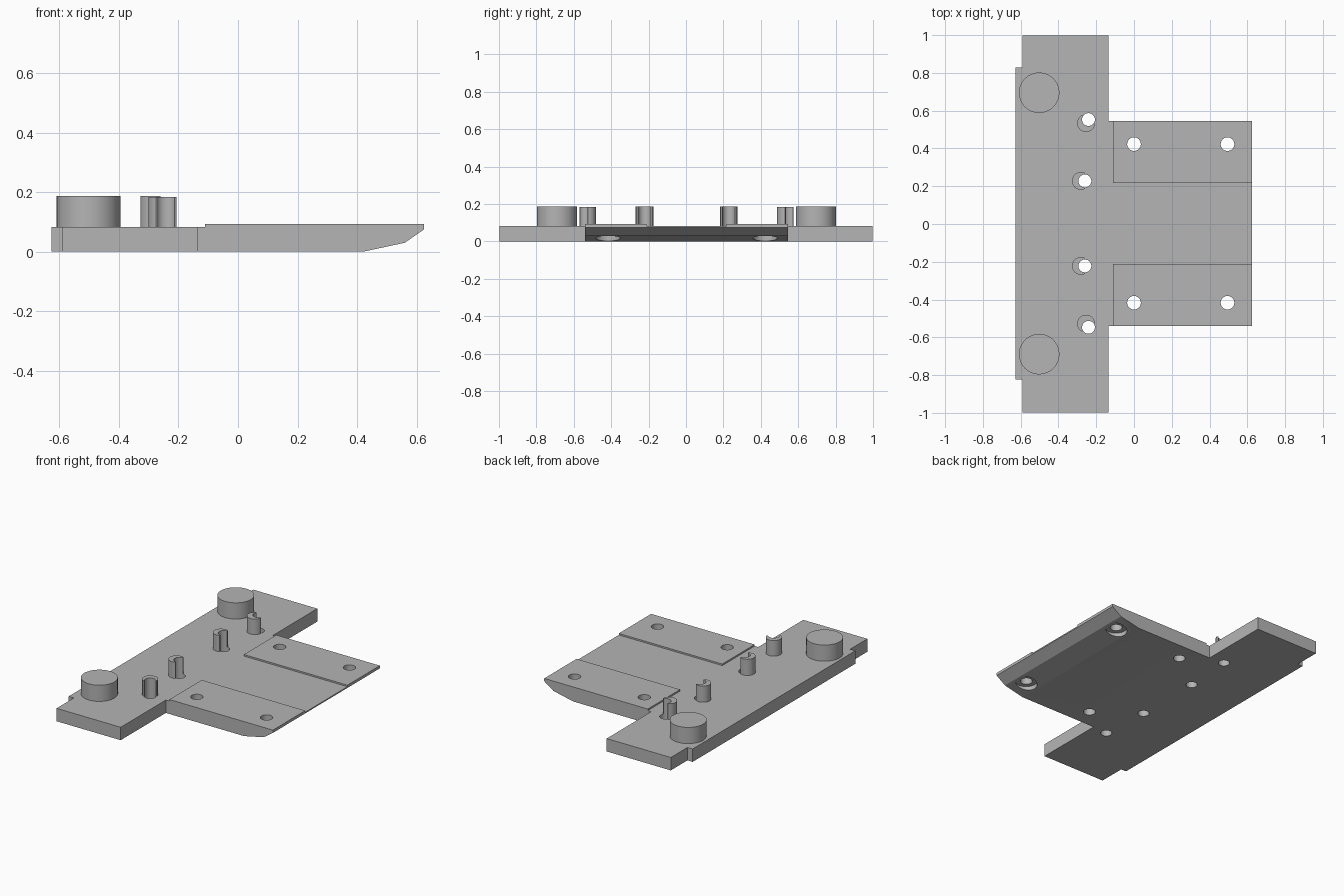
import bpy, bmesh, math
from mathutils import Matrix

cube = bpy.data.objects.get("Cube")
if cube:
    bpy.data.objects.remove(cube, do_unlink=True)

grey = bpy.data.materials.new("plain grey")
grey.use_nodes = True
grey.diffuse_color = (0.46, 0.46, 0.46, 1)
grey.node_tree.nodes["Principled BSDF"].inputs["Base Color"].default_value = grey.diffuse_color

PLATE_TOP, PAD_TOP, POST_TOP = 0.083, 0.093, 0.187
SHIFT = 0.003  # small sideways offset of the symmetric features


def prism(name, outline, low, high, matrix=Matrix()):
    """Extrude a 2D outline along z, then place it with the matrix."""
    bm = bmesh.new()
    face = bm.faces.new([bm.verts.new((x, y, low)) for x, y in outline])
    out = bmesh.ops.extrude_face_region(bm, geom=[face])["geom"]
    bmesh.ops.translate(bm, vec=(0, 0, high - low),
                        verts=[v for v in out if isinstance(v, bmesh.types.BMVert)])
    bmesh.ops.recalc_face_normals(bm, faces=bm.faces)
    bm.transform(matrix)
    mesh = bpy.data.meshes.new(name)
    bm.to_mesh(mesh)
    bm.free()
    mesh.materials.append(grey)
    obj = bpy.data.objects.new(name, mesh)
    bpy.context.collection.objects.link(obj)
    return obj


def box(name, x0, x1, y0, y1, low, high, matrix=Matrix()):
    return prism(name, [(x0, y0), (x1, y0), (x1, y1), (x0, y1)], low, high, matrix)


def cylinder(name, x, y, radius, low, high, sides=48):
    ring = [2 * math.pi * i / sides for i in range(sides)]
    return prism(name, [(x + radius * math.cos(a), y + radius * math.sin(a)) for a in ring], low, high)


def combine(target, tool, operation="DIFFERENCE"):
    """Apply a boolean and drop the tool."""
    mod = target.modifiers.new("boolean", "BOOLEAN")
    mod.operation, mod.object, mod.solver = operation, tool, "EXACT"
    tool.hide_render = True
    bpy.context.view_layer.objects.active = target
    bpy.ops.object.modifier_apply(modifier=mod.name)
    bpy.data.objects.remove(tool, do_unlink=True)


# T-shaped base plate with notched rear corners
half = [(0.625, 0.542), (-0.135, 0.542), (-0.135, 0.997), (-0.59, 0.997),
        (-0.59, 0.825), (-0.627, 0.825)]
outline = half + [(x, -y) for x, y in reversed(half)]
plate = prism("base_plate", [(x, y + (SHIFT if abs(y) < 0.9 else 0)) for x, y in outline], 0, PLATE_TOP)

# Raised pads on the tongue
for side in (-1, 1):
    y0, y1 = sorted((side * 0.214 + SHIFT, side * 0.542 + SHIFT))
    combine(plate, box("pad", -0.11, 0.625, y0, y1, 0.04, PAD_TOP), "UNION")

# Two-step bevel under the leading edge
wedge = [(0.42, 0), (0.56, 0.03), (0.625, 0.075), (0.7, 0.127), (0.7, -0.05), (0.42, -0.05)]
combine(plate, prism("bevel_cutter", wedge, -0.7, 0.7, Matrix.Rotation(math.pi / 2, 4, "X")))

for side, word in ((-1, "right"), (1, "left")):
    # Screw holes, the outer one counterbored from below
    y = side * 0.42 + SHIFT
    for x in (0.0, 0.495):
        combine(plate, cylinder("screw_hole", x, y, 0.036, -0.1, 0.3))
    combine(plate, cylinder("counterbore", 0.495, y, 0.065, -0.1, 0.03))

    # Large round boss
    cylinder(word + "_boss", -0.502, side * 0.692 + SHIFT, 0.107, PLATE_TOP, POST_TOP, 64)

    # Slim posts, each cut open along the side facing its through hole
    for label, px, py, hx, hy, top in (("inner", -0.281, 0.225, -0.26, 0.225, POST_TOP),
                                       ("outer", -0.254, 0.531, -0.241, 0.55, 0.183)):
        py, hy = side * py + SHIFT, side * hy + SHIFT
        combine(plate, cylinder("post_hole", hx, hy, 0.034, -0.1, 0.3))
        post = cylinder(f"{word}_{label}_post", px, py, 0.047, PLATE_TOP, top)
        turn = Matrix.Translation((hx, hy, 0)) @ Matrix.Rotation(math.atan2(hy - py, hx - px), 4, "Z")
        combine(post, box("opening", 0, 0.1, -0.1, 0.1, 0, 0.3, turn))
        combine(post, cylinder("bore", hx, hy, 0.034, 0, 0.3))

# Smooth round walls, crisp edges
for obj in bpy.context.collection.objects:
    if obj.type == "MESH" and grey.name in obj.data.materials:
        bpy.ops.object.select_all(action="DESELECT")
        obj.select_set(True)
        bpy.context.view_layer.objects.active = obj
        bpy.ops.object.shade_smooth_by_angle(angle=math.radians(20))
